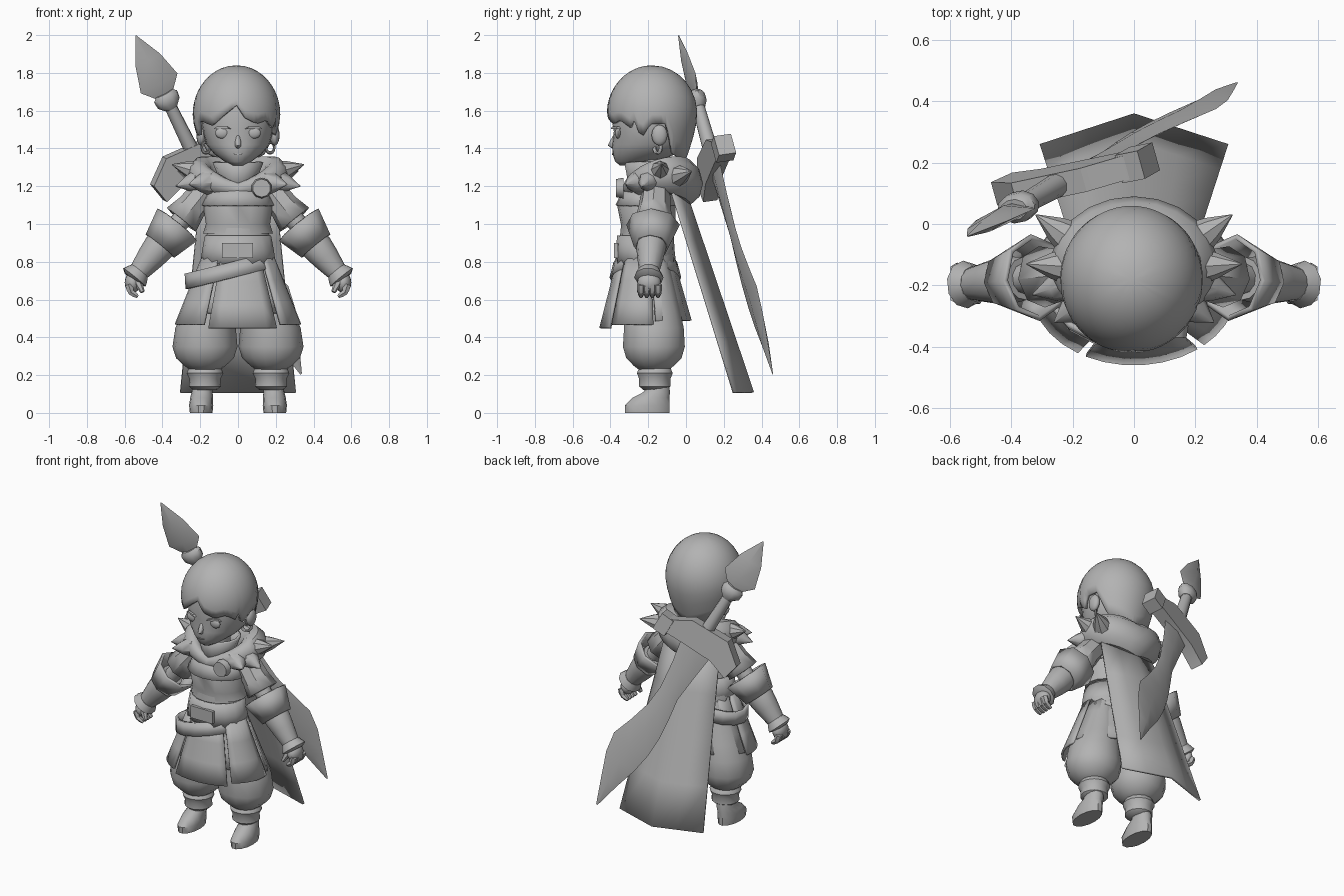
import bpy, bmesh
from math import sin, cos, pi, radians, sqrt
from mathutils import Matrix, Vector

if "Cube" in bpy.data.objects:
    bpy.data.objects.remove(bpy.data.objects["Cube"])

clay = bpy.data.materials.new("neutral grey")
clay.use_nodes = True
GREY = (0.45, 0.45, 0.45, 1)
clay.diffuse_color = GREY
clay.node_tree.nodes["Principled BSDF"].inputs["Base Color"].default_value = GREY


def finish(name, bm, thick=0, angle=40):
    """Turn a bmesh into a shaded object, optionally thickened inward."""
    bmesh.ops.remove_doubles(bm, verts=bm.verts, dist=0.0005)
    bmesh.ops.recalc_face_normals(bm, faces=bm.faces)
    mesh = bpy.data.meshes.new(name)
    bm.to_mesh(mesh)
    bm.free()
    mesh.materials.append(clay)
    ob = bpy.data.objects.new(name, mesh)
    bpy.context.collection.objects.link(ob)
    if thick:
        ob.modifiers.new("thickness", "SOLIDIFY").thickness = thick
    bpy.ops.object.select_all(action="DESELECT")
    ob.select_set(True)
    bpy.context.view_layer.objects.active = ob
    bpy.ops.object.shade_smooth_by_angle(angle=radians(angle))
    return ob


def loft(name, rings, n=16, mat=Matrix(), thick=0, angle=40):
    """Stack elliptical rings (x, y, z, rx, ry); capped unless thick."""
    bm = bmesh.new()
    loops = []
    for x, y, z, rx, ry in rings:
        loops.append([bm.verts.new(mat @ Vector((x + rx * cos(2 * pi * i / n),
                      y + ry * sin(2 * pi * i / n), z))) for i in range(n)])
    for a, b in zip(loops, loops[1:]):
        for i in range(n):
            bm.faces.new((a[i], a[i - 1], b[i - 1], b[i]))
    if not thick:
        bm.faces.new(loops[0])
        bm.faces.new(loops[-1])
    return finish(name, bm, thick, angle)


def sheet(name, fn, nu, nv, thick=0, angle=40):
    """Grid surface from a function of u and v in 0..1."""
    bm = bmesh.new()
    g = [[bm.verts.new(fn(i / nu, j / nv)) for j in range(nv + 1)] for i in range(nu + 1)]
    for i in range(nu):
        for j in range(nv):
            bm.faces.new((g[i][j], g[i + 1][j], g[i + 1][j + 1], g[i][j + 1]))
    return finish(name, bm, thick, angle)


def plate(name, outline, depth, mat):
    """Outline in local x/z, extruded evenly along local y."""
    bm = bmesh.new()
    a, b = [[bm.verts.new(mat @ Vector((x, y, z))) for x, z in outline]
            for y in (-depth / 2, depth / 2)]
    bm.faces.new(a)
    bm.faces.new(b)
    for i in range(len(a)):
        bm.faces.new((a[i - 1], a[i], b[i], b[i - 1]))
    return finish(name, bm, 0, 25)


def ball(name, loc, scale):
    bm = bmesh.new()
    bmesh.ops.create_uvsphere(bm, u_segments=16, v_segments=10, radius=1,
                              matrix=Matrix.Translation(loc) @ Matrix.Diagonal((*scale, 1)))
    return finish(name, bm)


def aim(a, b):
    """Matrix at a with local z pointing to b."""
    d = Vector(b) - Vector(a)
    return Matrix.Translation(a) @ d.to_track_quat("Z", "Y").to_matrix().to_4x4()


def rod(name, a, b, ra, rb, n=8):
    length = (Vector(b) - Vector(a)).length
    mid = (ra + rb) * .6
    return loft(name, [(0, 0, 0, ra, ra), (0, 0, length * .5, mid, mid),
                       (0, 0, length, rb, rb)], n, aim(a, b))


# Head and face
loft("head", [(0, -.3, 1.31, .03, .05), (0, -.27, 1.33, .07, .105), (0, -.22, 1.37, .125, .168),
              (0, -.2, 1.42, .168, .192), (0, -.19, 1.49, .185, .192), (0, -.195, 1.56, .195, .2),
              (0, -.19, 1.7, .16, .16)], 24)
loft("nose", [(0, -.375, 1.47, .01, .01), (0, -.385, 1.435, .017, .02),
              (0, -.392, 1.415, .016, .022), (0, -.38, 1.4, .01, .01)], 8, angle=70)
plate("mouth", [(-.025, 1.372), (.025, 1.372), (.015, 1.366), (-.015, 1.366)], .008,
      Matrix.Translation((0, -.389, 0)))
loft("neck", [(0, -.19, 1.15, .07, .07), (0, -.2, 1.36, .07, .07)])

# Hair cap with a jagged fringe that clears the ears
EDGE = [(-180, 1.3), (-125, 1.37), (-108, 1.53), (-88, 1.53), (-75, 1.45), (-58, 1.55), (-35, 1.52),
        (0, 1.63), (12, 1.56), (28, 1.53), (45, 1.55), (60, 1.51), (66, 1.55), (75, 1.45),
        (88, 1.53), (108, 1.53), (125, 1.37), (180, 1.3)]


def hair_point(u, v):
    a = 360 * u - 180
    for (a0, z0), (a1, z1) in zip(EDGE, EDGE[1:]):
        if a0 <= a <= a1:
            end = z0 + (z1 - z0) * (a - a0) / (a1 - a0)
            break
    z = 1.84 - (1.84 - end) * v ** 1.8
    if z > 1.58:
        k = sqrt(max(0, 1 - ((z - 1.58) / .26) ** 2))
    else:
        k = 1 - .32 * ((1.58 - z) / .28) ** 1.5
    a = radians(a)
    return Vector((-.008 + .232 * k * sin(a), -.18 - .24 * k * cos(a), z))


sheet("hair", hair_point, 60, 11, .02, 50)

# Torso, collar and waist
loft("chest", [(0, -.2, .95, .185, .145), (0, -.2, 1, .17, .145), (0, -.21, 1.1, .185, .155),
               (0, -.19, 1.18, .16, .13), (0, -.19, 1.23, .085, .085)])
loft("mantle", [(0, -.2, 1.22, .095, .105), (0, -.205, 1.16, .165, .14), (0, -.21, 1.1, .195, .163)],
     20, thick=.015)
loft("neck_collar", [(0, -.2, 1.325, .135, .13), (0, -.2, 1.25, .105, .115), (0, -.2, 1.18, .095, .11)],
     14, thick=.015)
loft("waist", [(0, -.21, .76, .2, .155), (0, -.21, .82, .195, .155), (0, -.21, .88, .175, .145),
               (0, -.21, .98, .16, .135)])
loft("waist_sash", [(0, -.215, .79, .2, .16), (0, -.215, .86, .19, .155), (0, -.215, .94, .175, .15)],
     16, thick=.015)
plate("buckle", [(-.085, .82), (.08, .82), (.08, .9), (-.085, .9)], .02,
      Matrix.Translation((0, -.37, 0)))
tilt = Matrix.Translation((-.045, -.215, .755)) @ Matrix.Rotation(radians(-14), 4, "Y")
loft("slanted_belt", [(0, 0, -.04, .25, .19), (0, 0, .04, .235, .17)], 16, tilt, .02)

# Skirt panels over a lining
def panel(name, a0, a1, low, out=1):
    def point(u, v):
        a = radians(a0 + (a1 - a0) * u)
        rx, ry = (.195 + .14 * v) * out, (.15 + .095 * v) * out
        return Vector((rx * sin(a), -.215 - ry * cos(a), .82 + (low - .82) * v))
    sheet(name, point, 6, 3, .014)


panel("skirt_front", -28, 38, .45)
panel("skirt_left", 43, 100, .47)
panel("skirt_right", -33, -100, .47)
panel("skirt_back", 104, 256, .49)
panel("skirt_lining", 0, 360, .53, .85)

# Fur collar: closed tube, thin at the front and thick behind
def fur_point(u, v):
    a, b = 2 * pi * u, 2 * pi * v
    back = (1 - cos(a)) / 2
    r = .03 + .065 * back ** .7
    k = r * cos(b)
    return Vector(((.2 + k) * sin(a), -.14 - (.165 + k) * cos(a) - .03 * back,
                   1.18 + .06 * abs(sin(a)) + .035 * back + r * 1.25 * sin(b)))


sheet("fur_collar", fur_point, 24, 10)
TUFTS = [((.19, -.14, 1.27), (.35, -.13, 1.315)), ((.2, -.19, 1.23), (.33, -.23, 1.2)),
         ((.19, -.06, 1.25), (.32, .03, 1.28)), ((.16, -.25, 1.22), (.26, -.32, 1.21))]
bm = bmesh.new()
bmesh.ops.create_cone(bm, cap_ends=True, segments=10, radius1=.055, radius2=.048, depth=.04,
                      matrix=Matrix.Translation((.125, -.35, 1.19)) @ Matrix.Rotation(pi / 2, 4, "X"))
finish("brooch", bm)

for s, side in ((1, "left"), (-1, "right")):
    for i, (a, b) in enumerate(TUFTS):
        rod(f"{side}_fur_tuft_{i + 1}", (s * a[0], *a[1:]), (s * b[0], *b[1:]), .068, .002)

    # Eyes, ears and earrings
    ball(f"{side}_eye", (s * .083, -.36, 1.482), (.038, .016, .03))
    lid = Matrix.Translation((s * .083, -.372, 1.508)) @ Matrix.Rotation(s * .4, 4, "Z")
    plate(f"{side}_eyelid", [(-.045, -.004), (-.03, .007), (.03, .007), (.045, -.004)], .018, lid)
    ball(f"{side}_ear", (s * .195, -.14, 1.47), (.025, .042, .055))

    def ring_point(u, v, s=s):
        a, b = 2 * pi * u, 2 * pi * v
        k = .029 + .009 * cos(b)
        return Vector((s * .17 + k * cos(a) * .75, -.15 + k * cos(a) * .6 + .009 * sin(b),
                       1.405 + k * sin(a)))
    sheet(f"{side}_earring", ring_point, 14, 6)

    # Arm, from shoulder to wrist along one axis
    arm = aim((s * .18, -.16, 1.17), (s * .53, -.195, .74))
    loft(f"{side}_sleeve", [(0, 0, -.04, .06, .06), (0, 0, .03, .08, .078), (0, 0, .1, .085, .08),
                            (0, 0, .19, .1, .1)], 8, arm, .014)
    loft(f"{side}_upper_arm", [(0, 0, 0, .06, .06), (0, 0, .3, .05, .05)], 10, arm)
    loft(f"{side}_cuff", [(0, 0, .225, .142, .136), (0, 0, .37, .095, .098)], 8, arm, .018, 25)
    loft(f"{side}_forearm", [(0, 0, .28, .07, .07), (0, 0, .38, .08, .084), (0, 0, .45, .07, .074),
                             (0, 0, .56, .052, .052)], 12, arm)
    loft(f"{side}_wristband", [(0, 0, .54, .058, .056), (0, 0, .565, .07, .07),
                               (0, 0, .585, .078, .078), (0, 0, .6, .05, .055)], 10, arm)

    # Hand with curled fingers and thumb
    ball(f"{side}_palm", (s * .558, -.195, .69), (.042, .062, .055))
    for i in range(4):
        y = -.238 + i * .03
        rod(f"{side}_finger_{i + 1}", (s * .58, y, .68), (s * .565, y, .635), .02, .017, 6)
        rod(f"{side}_fingertip_{i + 1}", (s * .568, y, .64), (s * .53, y, .615), .018, .01, 6)
    rod(f"{side}_thumb", (s * .535, -.23, .7), (s * .505, -.25, .64), .02, .012, 6)

    # Leg
    x = s * .175
    loft(f"{side}_trouser", [(x, -.17, .22, .07, .07), (x, -.17, .25, .11, .11),
                             (x, -.17, .29, .153, .15), (x, -.17, .35, .172, .168),
                             (x * .98, -.17, .45, .16, .162), (x * .85, -.18, .55, .14, .15),
                             (x * .6, -.2, .8, .08, .11)], 14)
    loft(f"{side}_boot_cuff", [(x, -.165, .12, .06, .06), (x, -.165, .14, .085, .085),
                               (x, -.165, .18, .082, .085), (x, -.165, .21, .097, .097),
                               (x, -.165, .24, .085, .085), (x, -.165, .26, .06, .06)], 14)
    loft(f"{side}_boot", [(s * .195, -.205, 0, .06, .12), (s * .195, -.205, .04, .064, .122),
                          (s * .193, -.185, .08, .06, .1), (s * .19, -.155, .11, .056, .072),
                          (s * .185, -.145, .17, .05, .055)], 14)

# Cape with a gentle fold down the middle
def cape_point(u, v):
    k = 2 * u - 1
    return Vector((k * (.2 + .107 * v), .36 * v - abs(k) * (.07 + .03 * v), 1.18 - 1.07 * v))


sheet("cape", cape_point, 4, 4, .014, 60)

# Sword on the back: local x across, local z towards the tip
down = Vector((.427, .243, -.873)).normalized()
across = Vector((.866, .173, .468))
across = (across - down * across.dot(down)).normalized()
flat = down.cross(across)
sword = Matrix((across, flat, down)).transposed().to_4x4()
sword.translation = (-.2, .155, 1.3)
BLADE = [(0, -.11, .11), (.2, -.09, .075), (.38, -.075, .055), (.52, -.095, .065), (.66, -.108, .1),
         (.8, -.105, .145), (.93, -.085, .125), (1.08, -.045, .07), (1.255, -.006, .004)]
loft("sword_blade", [((a + b) / 2, 0, z, (b - a) / 2, .02 if z < 1.2 else .002)
                     for z, a, b in BLADE], 4, sword, angle=60)
plate("sword_guard", [(-.15, -.14), (.1, -.12), (.2, -.05), (.25, -.04), (.25, .05), (.1, .04),
                      (-.12, .03), (-.25, .07), (-.275, -.04)], .08, sword)
end_block = sword @ Matrix.Translation((.24, 0, .015))
plate("guard_end", [(-.045, -.06), (.04, -.06), (.04, .055), (-.045, .055)], .095, end_block)
loft("sword_grip", [(0, 0, -.42, .032, .032), (0, 0, -.25, .036, .036), (0, 0, -.1, .04, .04)],
     10, sword)
loft("grip_knob", [(0, 0, -.45, .05, .035), (0, 0, -.43, .07, .05), (0, 0, -.39, .066, .05),
                   (0, 0, -.36, .036, .036)], 10, sword)
loft("pommel_blade", [(0, 0, -.44, .05, .02), (0, 0, -.51, .112, .03), (0, 0, -.65, .075, .024),
                      (0, 0, -.8, .003, .003)], 4, sword, angle=75)
